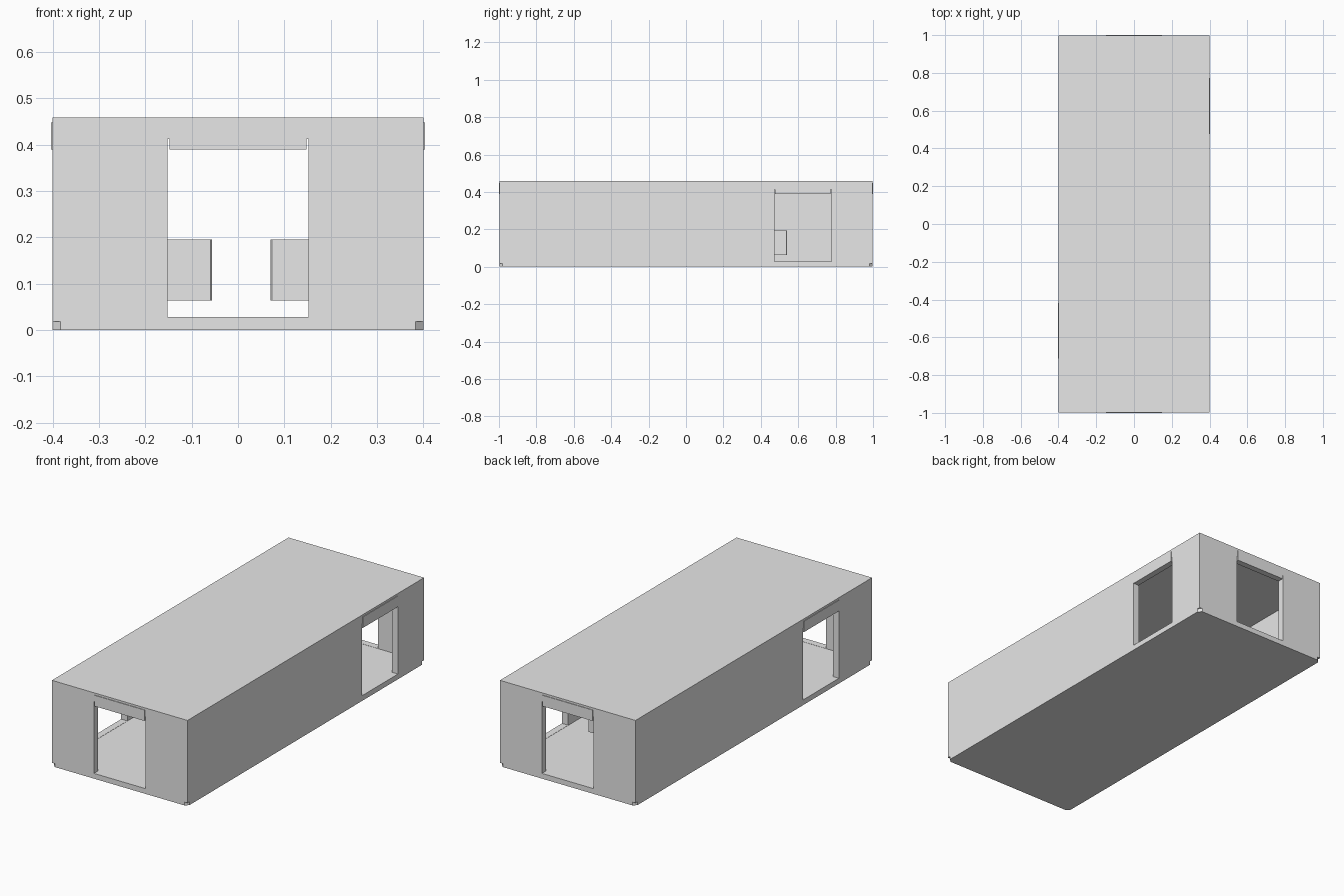
import bpy
import bmesh
from mathutils import Matrix, Vector

cube = bpy.data.objects.get("Cube")
if cube:
    bpy.data.objects.remove(cube, do_unlink=True)

grey = bpy.data.materials.new("plain_grey")
grey.use_nodes = True
colour = (0.8, 0.8, 0.8, 1)
grey.diffuse_color = colour
grey.node_tree.nodes["Principled BSDF"].inputs["Base Color"].default_value = colour


def finish(name, bm):
    mesh = bpy.data.meshes.new(name)
    bm.to_mesh(mesh)
    bm.free()
    mesh.materials.append(grey)
    obj = bpy.data.objects.new(name, mesh)
    bpy.context.collection.objects.link(obj)
    return obj


def box(name, low, high, chamfer=0):
    """Box between two opposite corners, with optional chamfered uprights."""
    low, high = Vector(low), Vector(high)
    bm = bmesh.new()
    bmesh.ops.create_cube(bm, size=1, matrix=Matrix.Translation((low + high) / 2)
                          @ Matrix.Diagonal((*(high - low), 1)))
    if chamfer:
        uprights = [e for e in bm.edges
                    if abs(e.verts[0].co.z - e.verts[1].co.z) > 0.01]
        bmesh.ops.bevel(bm, geom=uprights, offset=chamfer, segments=1, affect='EDGES')
    return finish(name, bm)


def cut(target, cutter):
    """Subtract the cutter from the target and discard the cutter."""
    cutter.hide_render = True
    mod = target.modifiers.new("cut", 'BOOLEAN')
    mod.operation, mod.solver, mod.object = 'DIFFERENCE', 'EXACT', cutter
    bpy.context.view_layer.update()
    evaluated = target.evaluated_get(bpy.context.evaluated_depsgraph_get())
    mesh = bpy.data.meshes.new_from_object(evaluated)
    target.modifiers.clear()
    target.data = mesh
    bpy.data.objects.remove(cutter, do_unlink=True)


HALF_X, HALF_Y, HEIGHT = 0.4, 0.997, 0.458
WALL, FLOOR, CEILING = 0.036, 0.027, 0.413

# Hollow building shell
shell = box("building_shell", (-HALF_X, -HALF_Y, 0), (HALF_X, HALF_Y, HEIGHT))
cut(shell, box("room_cutter", (WALL - HALF_X, WALL - HALF_Y, FLOOR),
               (HALF_X - WALL, HALF_Y - WALL, CEILING)))

# Doorways, each with a raised shutter: name, outward axis, side, centre along wall
doors = [("front", 1, -1, 0), ("back", 1, 1, 0),
         ("left", 0, 1, 0.625), ("right", 0, -1, -0.565)]


def wall_box(name, axis, side, centre, half, depth_in, depth_out, bottom, top):
    """Box set into a wall, measured inward and outward from its outer face."""
    face = HALF_Y if axis else HALF_X
    spans = sorted((side * (face - depth_in), side * (face + depth_out)))
    low, high = [0, 0, bottom], [0, 0, top]
    low[axis], high[axis] = spans
    low[1 - axis], high[1 - axis] = centre - half, centre + half
    return box(name, low, high)


for label, axis, side, centre in doors:
    cut(shell, wall_box("door_cutter", axis, side, centre, 0.152,
                        0.06, 0.05, FLOOR + 0.001, CEILING - 0.001))
    wall_box(label + "_shutter", axis, side, centre, 0.148,
             0.03, 0.003, 0.389, 0.447)

# Diagonal notches under the four corners
for sx in (-1, 1):
    for sy in (-1, 1):
        bm = bmesh.new()
        bmesh.ops.create_cone(bm, cap_ends=True, segments=4, radius1=0.017,
                              radius2=0.017, depth=0.036,
                              matrix=Matrix.Translation((sx * HALF_X, sy * HALF_Y, 0)))
        cut(shell, finish("notch_cutter", bm))

# Long blocks standing along the aisle inside
box("left_inner_block", (0.07, -0.475, 0.063), (0.2, 0.54, 0.195), 0.003)
box("right_inner_block", (-0.187, -0.475, 0.063), (-0.056, 0.54, 0.195), 0.003)
